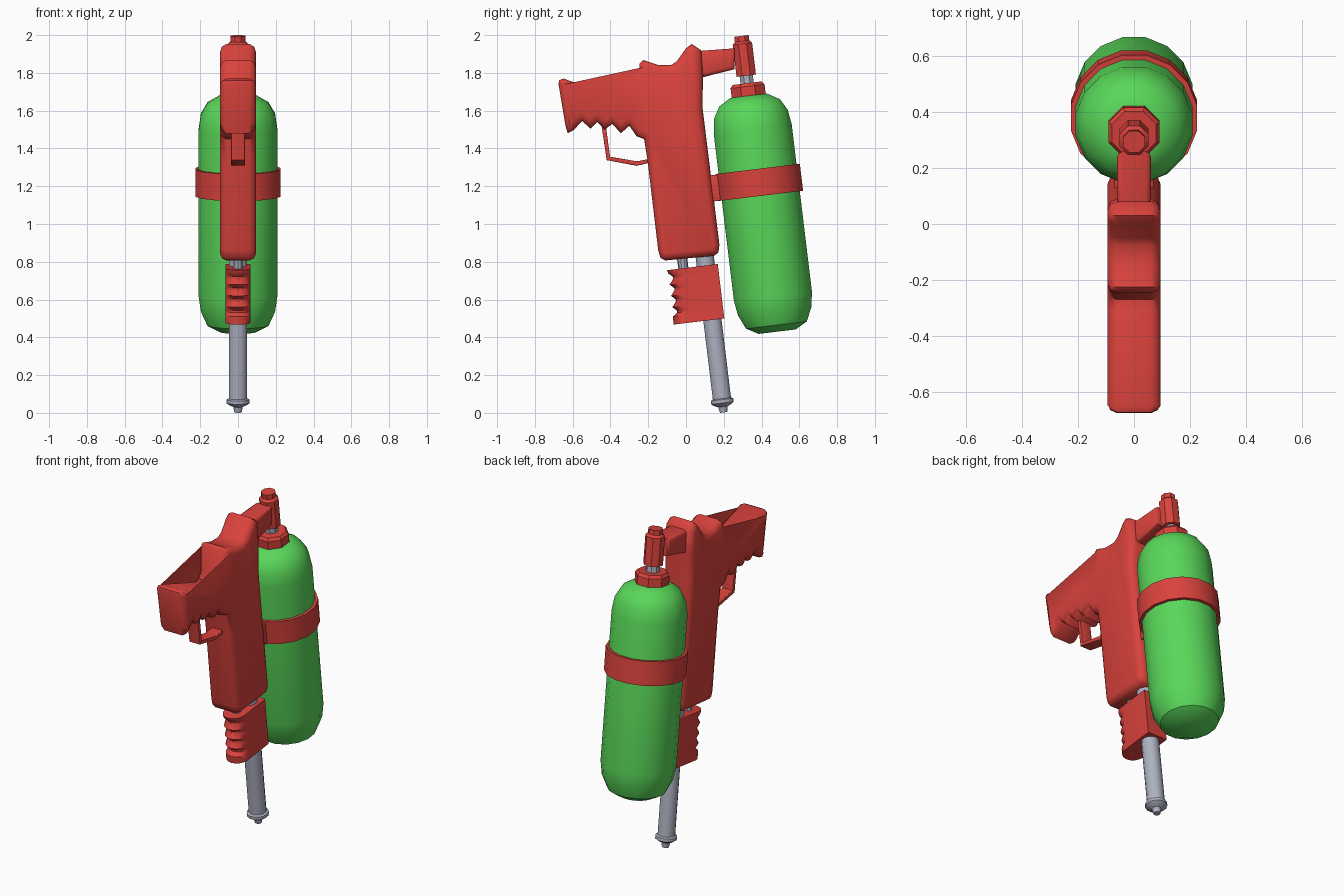
import bpy, bmesh, math
from mathutils import Vector

if "Cube" in bpy.data.objects:
    bpy.data.objects.remove(bpy.data.objects["Cube"])

TILT = math.radians(6.9)   # everything leans back by the same angle


def material(name, rgb):
    m = bpy.data.materials.new(name)
    m.diffuse_color = (*rgb, 1)
    m.use_nodes = True
    m.node_tree.nodes["Principled BSDF"].inputs["Base Color"].default_value = m.diffuse_color
    return m


RED = material("red_plastic", (0.70, 0.055, 0.045))
GREEN = material("green_tank", (0.10, 0.68, 0.10))
GREY = material("grey_metal", (0.42, 0.44, 0.53))


def finish(bm, name, mat, loc=(0, 0, 0), tilt=0.0, angle=35):
    bmesh.ops.recalc_face_normals(bm, faces=bm.faces)
    me = bpy.data.meshes.new(name)
    bm.to_mesh(me)
    bm.free()
    me.materials.append(mat)
    ob = bpy.data.objects.new(name, me)
    bpy.context.collection.objects.link(ob)
    ob.location = loc
    ob.rotation_euler.x = tilt
    bpy.ops.object.select_all(action='DESELECT')
    ob.select_set(True)
    bpy.context.view_layer.objects.active = ob
    bpy.ops.object.shade_smooth_by_angle(angle=math.radians(angle))
    return ob


def loft(name, rings, mat, **kw):
    """Skin a list of equal-length rings and cap both ends."""
    bm = bmesh.new()
    vs = [[bm.verts.new(p) for p in r] for r in rings]
    n = len(vs[0])
    for a, b in zip(vs, vs[1:]):
        for i in range(n):
            j = (i + 1) % n
            bm.faces.new((a[i], a[j], b[j], b[i]))
    bm.faces.new(vs[0])
    bm.faces.new(vs[-1])
    return finish(bm, name, mat, **kw)


def lathe(name, profile, mat, origin, sides):
    """Turn (radius, height) points about the leaning axis."""
    rings = []
    for r, s in profile:
        ring = []
        for i in range(sides):
            a = 2 * math.pi * (i + 0.5) / sides
            ring.append((r * math.cos(a), r * math.sin(a), s))
        rings.append(ring)
    return loft(name, rings, mat, loc=(0, *origin), tilt=TILT)


def inset(pts, d):
    """Mitred inward offset of a closed (y, z) outline."""
    ps = [Vector(p) for p in pts]
    n = len(ps)
    area = sum(ps[i].x * ps[(i + 1) % n].y - ps[(i + 1) % n].x * ps[i].y for i in range(n))
    sg = 1 if area > 0 else -1
    out = []
    for i, p in enumerate(ps):
        e1 = (p - ps[i - 1]).normalized()
        e2 = (ps[(i + 1) % n] - p).normalized()
        n1 = Vector((-e1.y, e1.x)) * sg
        n2 = Vector((-e2.y, e2.x)) * sg
        out.append(p + (n1 + n2) * d / max(0.6, 1 + n1.dot(n2)))
    return out


def plate(name, pts, half, soft, mat):
    """Side outline extruded across x with a rounded rim."""
    steps = [(half, soft), (half - 0.3 * soft, 0.3 * soft), (half - soft, 0)]
    layers = steps + [(-h, d) for h, d in reversed(steps)]
    rings = [[(x, p.x, p.y) for p in inset(pts, d)] for x, d in layers]
    return loft(name, rings, mat, angle=50)


# Body with pistol grip
body = [(-0.246, 1.85), (-0.225, 1.868), (-0.15, 1.843), (-0.077, 1.843), (-0.05, 1.86),
        (0.0, 1.93), (0.03, 1.953), (0.08, 1.92), (0.09, 1.78), (0.087, 1.62),
        (0.177, 0.89), (0.172, 0.85), (0.15, 0.832), (-0.11, 0.807), (-0.135, 0.82),
        (-0.147, 0.86), (-0.204, 1.34), (-0.222, 1.45),
        # finger bumps
        (-0.262, 1.465), (-0.30, 1.52), (-0.345, 1.48), (-0.39, 1.53), (-0.43, 1.50),
        (-0.47, 1.54), (-0.505, 1.505), (-0.55, 1.545), (-0.595, 1.497), (-0.627, 1.48),
        (-0.64, 1.53), (-0.675, 1.74), (-0.672, 1.76), (-0.65, 1.77),
        (-0.31, 1.655), (-0.27, 1.655), (-0.25, 1.69)]
plate("body_and_grip", body, 0.095, 0.035, RED)

# Arm from the body to the valve
plate("valve_arm", [(0.0, 1.90), (0.08, 1.917), (0.258, 1.93), (0.258, 1.82),
                    (0.09, 1.777), (0.0, 1.77)], 0.06, 0.018, RED)

# Trigger guard
plate("trigger_guard", [(-0.45, 1.54), (-0.42, 1.338), (-0.26, 1.308), (-0.19, 1.325),
                        (-0.19, 1.345), (-0.26, 1.332), (-0.402, 1.356), (-0.427, 1.54)],
      0.037, 0.003, RED)

# Tank, its cap, band and valve share one axis
AXIS = (0.483, 0.43)
lathe("tank", [(0.10, 0), (0.165, 0.035), (0.2, 0.11), (0.212, 0.19), (0.212, 1.08),
               (0.2, 1.16), (0.165, 1.22), (0.1, 1.258)], GREEN, AXIS, 16)
lathe("tank_band", [(0.2, 0.724), (0.23, 0.724), (0.23, 0.868), (0.2, 0.868)], RED, AXIS, 16)
lathe("tank_cap", [(0.098, 1.24), (0.098, 1.308), (0.085, 1.325)], RED, AXIS, 8)
lathe("valve_stem", [(0.038, 1.3), (0.038, 1.4)], GREY, AXIS, 8)
lathe("valve", [(0.056, 1.365), (0.056, 1.535), (0.042, 1.548), (0.042, 1.577)], RED, AXIS, 8)
plate("band_bracket", [(0.125, 1.257), (0.22, 1.268), (0.235, 1.13), (0.142, 1.119)],
      0.07, 0.004, RED)

# Pump rods
lathe("pump_rod", [(0.02, 0), (0.026, 0.03), (0.045, 0.038), (0.062, 0.05), (0.062, 0.068),
                   (0.05, 0.074), (0.05, 0.95)], GREY, (0.199, 0.0025), 12)
lathe("guide_rod", [(0.027, 0), (0.027, 0.25)], GREY, (0.0, 0.65), 10)

# Sliding pump handle with a ridged round front
W = 0.066
levels = [(0, 0), (0.042, 0)]
for k in range(4):
    levels += [(0.06 + 0.06 * k, 0.026), (0.072 + 0.06 * k, 0.026), (0.092 + 0.06 * k, 0.004)]
levels += [(0.29, 0)]
rings = []
for s, cut in levels:
    front = -0.27 + cut
    arc = [(W * math.cos(a), front + W - W * math.sin(a), s)
           for a in (math.pi * i / 8 for i in range(9))]
    rings.append([(-W, 0, s), (W, 0, s)] + arc)
loft("pump_handle", rings, RED, loc=(0, 0.203, 0.5), tilt=TILT)
